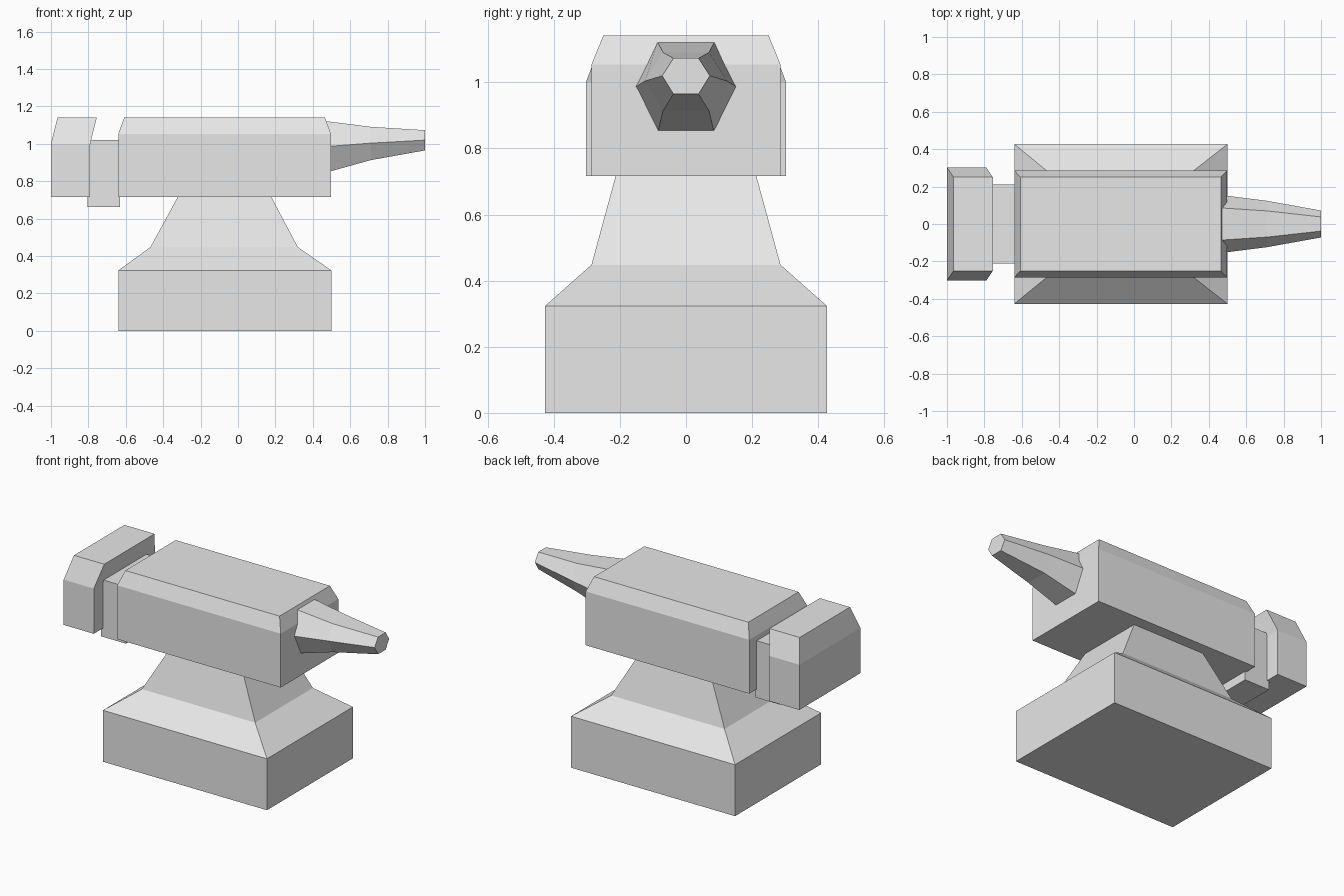
import bpy, bmesh

if "Cube" in bpy.data.objects:
    bpy.data.objects.remove(bpy.data.objects["Cube"])

steel = bpy.data.materials.new("light_grey_steel")
steel.diffuse_color = (0.8, 0.8, 0.8, 1)
steel.use_nodes = True
steel.node_tree.nodes["Principled BSDF"].inputs["Base Color"].default_value = steel.diffuse_color


def loft(name, rings):
    """Skin a stack of matching closed rings and cap both ends."""
    bm = bmesh.new()
    loops = [[bm.verts.new(p) for p in ring] for ring in rings]
    for a, b in zip(loops, loops[1:]):
        n = len(a)
        for i in range(n):
            j = (i + 1) % n
            bm.faces.new((a[i], a[j], b[j], b[i]))
    bm.faces.new(loops[0][::-1])
    bm.faces.new(loops[-1])
    bmesh.ops.recalc_face_normals(bm, faces=bm.faces)
    mesh = bpy.data.meshes.new(name)
    bm.to_mesh(mesh)
    bm.free()
    mesh.materials.append(steel)
    ob = bpy.data.objects.new(name, mesh)
    bpy.context.collection.objects.link(ob)
    return ob


def rect(x0, x1, y, z):
    """Horizontal rectangle, symmetric in y."""
    return [(x0, -y, z), (x1, -y, z), (x1, y, z), (x0, y, z)]


def hexagon(x, side, flat, bottom_flat, low, mid, high):
    """Upright hexagon across the horn, symmetric in y."""
    return [(x, side, mid), (x, flat, high), (x, -flat, high),
            (x, -side, mid), (x, -bottom_flat, low), (x, bottom_flat, low)]


# Block foot with sloped shoulder and tapering waist
loft("base", [rect(-0.64, 0.50, 0.427, 0), rect(-0.64, 0.50, 0.427, 0.323),
              rect(-0.468, 0.32, 0.286, 0.448), rect(-0.32, 0.176, 0.212, 0.72)])

# Main block with chamfered top
loft("body", [rect(-0.64, 0.497, 0.286, 0.716), rect(-0.64, 0.497, 0.286, 1.054),
              rect(-0.608, 0.464, 0.25, 1.142)])

# Short connecting block
loft("neck", [rect(-0.804, -0.63, 0.212, 0.662), rect(-0.804, -0.63, 0.212, 1.02)])

# Rear block whose upper part leans towards the body
loft("heel", [rect(-1.0, -0.79, 0.303, 0.716), rect(-1.0, -0.79, 0.303, 1.0),
              rect(-0.965, -0.755, 0.25, 1.142)])

# Tapering six-sided horn
loft("horn", [hexagon(0.465, 0.155, 0.086, 0.086, 0.845, 0.985, 1.122),
              hexagon(0.71, 0.124, 0.07, 0.07, 0.913, 1.004, 1.091),
              hexagon(1.0, 0.072, 0.038, 0.038, 0.965, 1.02, 1.073)])
